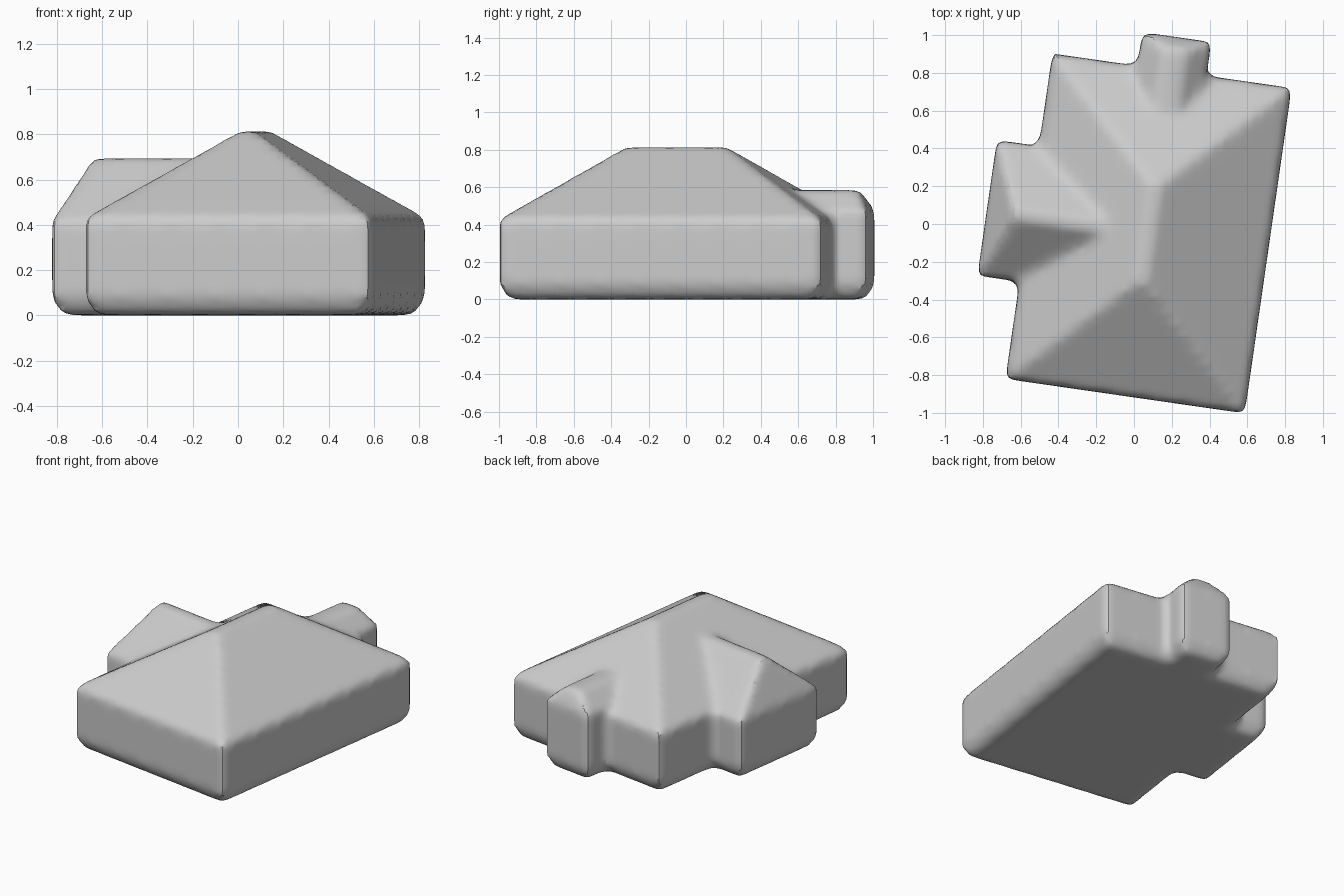
import bpy
from mathutils import Matrix, Vector
from math import radians

cube = bpy.data.objects.get("Cube")
if cube:
    bpy.data.objects.remove(cube, do_unlink=True)

plaster = bpy.data.materials.new("light_grey")
plaster.use_nodes = True
grey = (0.6, 0.6, 0.6, 1)
plaster.diffuse_color = grey
plaster.node_tree.nodes["Principled BSDF"].inputs["Base Color"].default_value = grey

# The whole house is turned a little on its plot
PLOT = Matrix.Translation((0.077, -0.05, 0)) @ Matrix.Rotation(radians(-8.2), 4, "Z")


def rect(u0, u1, v0, v1, z):
    return [(u0, v0, z), (u1, v0, z), (u1, v1, z), (u0, v1, z)]


def hipped_block(name, base, eave, ridge, top):
    """Walls with a narrowed foot, closed by a roof that tapers to a ridge."""
    u0, u1, v0, v1 = base
    f = 0.045
    rings = [rect(u0 + f, u1 - f, v0 + f, v1 - f, 0.005),
             rect(u0, u1, v0, v1, 0.085),
             rect(u0, u1, v0, v1, eave),
             rect(*ridge, top)]
    verts = [PLOT @ Vector(p) for ring in rings for p in ring]
    faces = [(3, 2, 1, 0), (12, 13, 14, 15)]
    for r in range(0, 12, 4):
        for i in range(4):
            j = (i + 1) % 4
            faces.append((r + i, r + j, r + 4 + j, r + 4 + i))
    mesh = bpy.data.meshes.new(name)
    mesh.from_pydata(verts, [], faces)
    obj = bpy.data.objects.new(name, mesh)
    bpy.context.collection.objects.link(obj)
    mesh.materials.append(plaster)
    return obj


house = hipped_block("house", (-0.64, 0.64, -0.87, 0.87), 0.435,
                     (-0.03, 0.03, -0.27, 0.27), 0.82)
side_wing = hipped_block("side_wing", (-0.865, 0.1, -0.35, 0.375), 0.42,
                         (-0.725, 0.0, -0.03, 0.03), 0.70)
back_bay = hipped_block("back_bay", (-0.185, 0.185, 0.3, 1.05), 0.48,
                        (-0.06, 0.06, 0.4, 0.99), 0.59)

# Merge the wings into the house
for part in (side_wing, back_bay):
    union = house.modifiers.new("join_" + part.name, "BOOLEAN")
    union.operation = "UNION"
    union.solver = "EXACT"
    union.object = part
    part.hide_render = True
    part.hide_set(True)

# Soften corners and valleys into one worn shell
remesh = house.modifiers.new("shell", "REMESH")
remesh.mode = "VOXEL"
remesh.voxel_size = 0.03
soften = house.modifiers.new("soften", "SMOOTH")
soften.factor = 0.5
soften.iterations = 5

# Bake the shell and drop the helper blocks
bpy.context.view_layer.update()
graph = bpy.context.evaluated_depsgraph_get()
shell = bpy.data.meshes.new_from_object(house.evaluated_get(graph))
house.modifiers.clear()
house.data = shell
shell.materials.clear()
shell.materials.append(plaster)
for part in (side_wing, back_bay):
    bpy.data.objects.remove(part, do_unlink=True)

# Seat the shell on the ground
low = min(v.co.z for v in shell.vertices)
for v in shell.vertices:
    v.co.z -= low

bpy.ops.object.select_all(action="DESELECT")
house.select_set(True)
bpy.context.view_layer.objects.active = house
bpy.ops.object.shade_smooth_by_angle(angle=radians(30))
